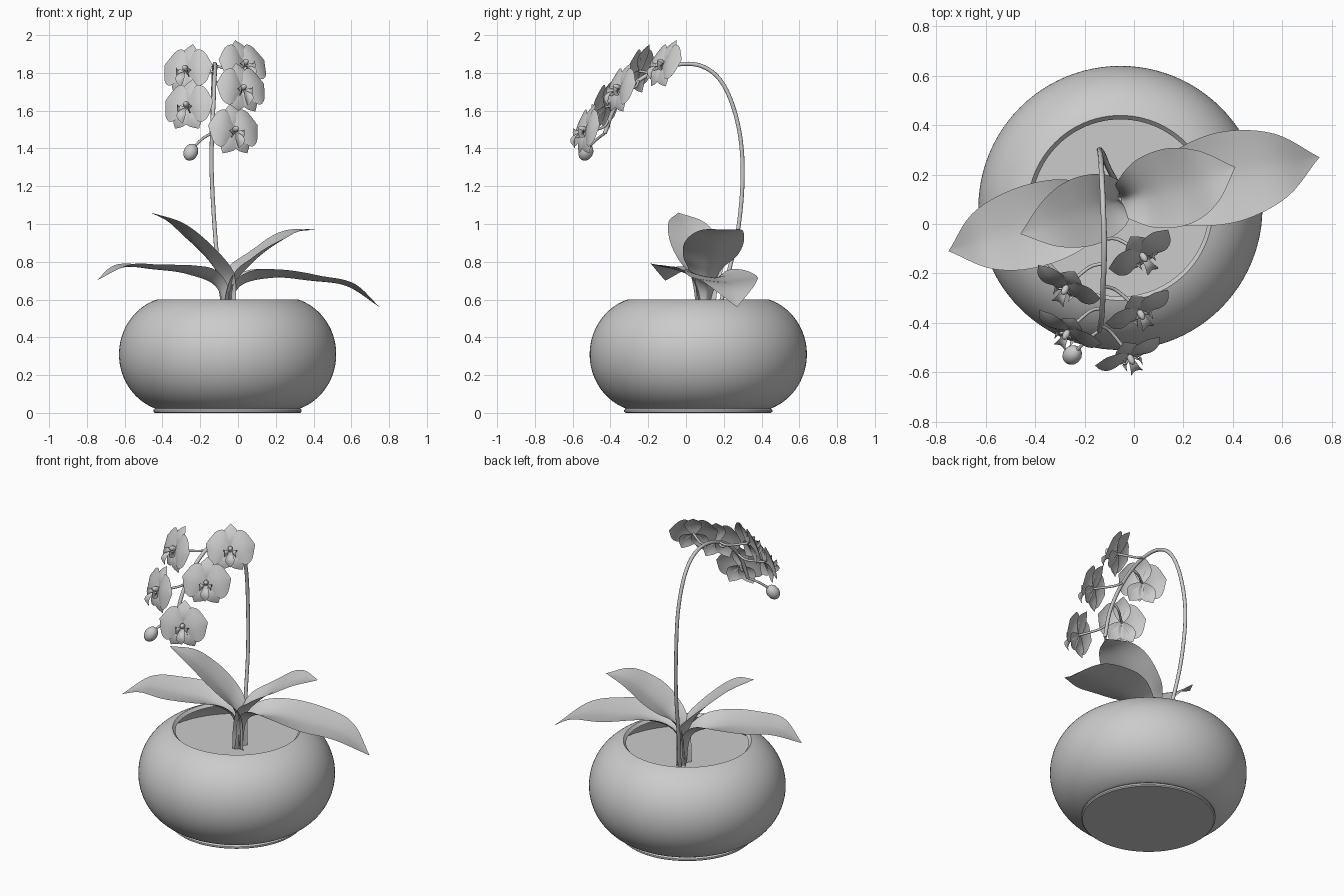
import bpy, bmesh, math
from mathutils import Vector, Matrix

cube = bpy.data.objects.get("Cube")
if cube:
    bpy.data.objects.remove(cube)

grey = bpy.data.materials.new("soft_grey")
grey.use_nodes = True
GREY = (0.6, 0.6, 0.6, 1)
grey.diffuse_color = GREY
grey.node_tree.nodes["Principled BSDF"].inputs["Base Color"].default_value = GREY

AXIS = Vector((-0.055, 0.065, 0))
SOIL = 0.46


def finish(name, bm, angle=50):
    mesh = bpy.data.meshes.new(name)
    bm.to_mesh(mesh)
    bm.free()
    obj = bpy.data.objects.new(name, mesh)
    bpy.context.collection.objects.link(obj)
    mesh.materials.append(grey)
    bpy.ops.object.select_all(action='DESELECT')
    obj.select_set(True)
    bpy.context.view_layer.objects.active = obj
    bpy.ops.object.shade_smooth_by_angle(angle=math.radians(angle))
    return obj


def spline(points, t):
    """Catmull-Rom sample of a list of numbers or vectors, t in 0..1."""
    n = len(points) - 1
    i = min(int(t * n), n - 1)
    f = t * n - i
    b, c = points[i], points[i + 1]
    a = points[i - 1] if i else b * 2 - c
    d = points[i + 2] if i + 2 <= n else c * 2 - b
    return b + ((c - a) + ((a * 2 - b * 5 + c * 4 - d) + ((b - c) * 3 + d - a) * f) * f) * f * 0.5


def blade(bm, path, widths, up, folds, frame=Matrix(), rows=22, cols=10):
    """Thin leaf or petal along a path; folds lifts the edges."""
    path = [Vector(p) for p in path]
    up = Vector(up)
    grid = []
    for r in range(rows + 1):
        t = r / rows
        p = spline(path, t)
        tangent = spline(path, min(t + 0.02, 1)) - spline(path, max(t - 0.02, 0))
        side = tangent.cross(up).normalized()
        normal = side.cross(tangent).normalized()
        w, fold = max(spline(widths, t), 0.0005), spline(folds, t)
        grid.append([bm.verts.new(frame @ (p + side * w * v + normal * w * fold * abs(v) ** 1.5))
                     for v in (2 * c / cols - 1 for c in range(cols + 1))])
    for a, b in zip(grid, grid[1:]):
        for c in range(cols):
            bm.faces.new((a[c], a[c + 1], b[c + 1], b[c]))


def lathe(name, profile, segments=96):
    bm = bmesh.new()
    verts = [bm.verts.new((r, 0, z)) for r, z in profile]
    edges = [bm.edges.new(pair) for pair in zip(verts, verts[1:])]
    bmesh.ops.spin(bm, geom=verts + edges, cent=(0, 0, 0), axis=(0, 0, 1),
                   angle=math.tau, steps=segments)
    bmesh.ops.remove_doubles(bm, verts=bm.verts, dist=0.0005)
    bmesh.ops.recalc_face_normals(bm, faces=bm.faces)
    finish(name, bm, 40).location = AXIS


def tube(name, points, radius):
    points = [Vector(p) for p in points]
    curve = bpy.data.curves.new(name, 'CURVE')
    curve.dimensions = '3D'
    curve.bevel_depth = radius
    curve.bevel_resolution = 3
    curve.use_fill_caps = True
    line = curve.splines.new('POLY')
    count = 8 * (len(points) - 1)
    line.points.add(count)
    for i, p in enumerate(line.points):
        p.co = (*spline(points, i / count), 1)
    temp = bpy.data.objects.new(name + "_path", curve)
    bpy.context.collection.objects.link(temp)
    bpy.context.view_layer.update()
    bm = bmesh.new()
    bm.from_mesh(temp.evaluated_get(bpy.context.evaluated_depsgraph_get()).to_mesh())
    bpy.data.objects.remove(temp)
    finish(name, bm)


def ball(bm, center, size, frame=Matrix()):
    bmesh.ops.create_uvsphere(bm, u_segments=16, v_segments=10, radius=1,
                              matrix=frame @ Matrix.Translation(center) @ Matrix.Diagonal((*size, 1)))


# Round bowl: outer wall, rolled lip, inner wall down past the soil
outer = [(0.285 + 0.29 * math.cos(a), 0.31 + 0.305 * math.sin(a))
         for a in (math.radians(-70 + 142 * i / 40) for i in range(41))]
inner = [(0.275 + 0.27 * math.cos(a), 0.31 + 0.287 * math.sin(a))
         for a in (math.radians(72 - 60 * i / 14) for i in range(15))]
lathe("bowl", [(0, 0.022)] + outer + inner)
lathe("base_ring", [(0, 0), (0.385, 0), (0.392, 0.006), (0.392, 0.016), (0.38, 0.026), (0, 0.026)])
lathe("soil", [(0, SOIL), (0.5, SOIL)])

# Four arching leaves rising from one crown
LEAVES = {
    "left_low_leaf": ([(-0.04, 0.1, SOIL), (0.0, 0.11, 0.66), (0.18, 0.14, 0.715), (0.38, 0.19, 0.7),
                       (0.58, 0.235, 0.67), (0.75, 0.27, 0.56)],
                      [0.04, 0.055, 0.15, 0.185, 0.135, 0.0]),
    "left_high_leaf": ([(-0.05, 0.1, SOIL), (-0.02, 0.105, 0.67), (0.07, 0.13, 0.79), (0.19, 0.155, 0.89),
                        (0.3, 0.19, 0.955), (0.41, 0.23, 0.97)],
                       [0.04, 0.06, 0.14, 0.16, 0.115, 0.0]),
    "right_low_leaf": ([(-0.07, 0.1, SOIL), (-0.11, 0.09, 0.66), (-0.27, 0.035, 0.735), (-0.45, -0.02, 0.76),
                        (-0.61, -0.065, 0.77), (-0.75, -0.11, 0.7)],
                       [0.04, 0.055, 0.15, 0.165, 0.12, 0.0]),
    "right_high_leaf": ([(-0.06, 0.1, SOIL), (-0.075, 0.095, 0.65), (-0.13, 0.075, 0.78), (-0.23, 0.04, 0.9),
                         (-0.34, 0.0, 1.0), (-0.46, -0.04, 1.06)],
                        [0.04, 0.06, 0.125, 0.14, 0.1, 0.0]),
}
for name, (path, widths) in LEAVES.items():
    bm = bmesh.new()
    blade(bm, path, widths, (0, 0, 1), [0.9, 0.8, 0.3, 0.15, 0.12, 0.1], rows=32)
    finish(name, bm)

# Tall flower stem arching to the front
tube("flower_stem", [(-0.06, 0.15, SOIL), (-0.1, 0.22, 0.72), (-0.125, 0.28, 1.0), (-0.14, 0.3, 1.3),
                     (-0.135, 0.27, 1.55), (-0.13, 0.19, 1.75), (-0.125, 0.07, 1.84), (-0.12, -0.09, 1.835),
                     (-0.125, -0.25, 1.76), (-0.13, -0.37, 1.63), (-0.14, -0.43, 1.48)], 0.011)

# Bud on its own short stalk
tube("bud_stalk", [(-0.14, -0.43, 1.48), (-0.19, -0.47, 1.45), (-0.24, -0.52, 1.4)], 0.007)
bm = bmesh.new()
tilt = Matrix.Translation((-0.25, -0.53, 1.38)) @ Vector((-0.4, -0.4, -0.8)).to_track_quat('Z', 'Y').to_matrix().to_4x4()
ball(bm, (0, 0, 0), (0.038, 0.038, 0.048), tilt)
finish("bud", bm)

PETAL = [0.012, 0.07, 0.1, 0.1, 0.075, 0.0]
SEPAL = [0.012, 0.036, 0.05, 0.05, 0.034, 0.0]


def flower(name, center, yaw, pitch, joint):
    # Local frame: x across, y up the face, z out of the face
    out = Vector((math.sin(yaw) * math.cos(pitch), -math.cos(yaw) * math.cos(pitch), math.sin(pitch)))
    across = Vector((math.cos(yaw), math.sin(yaw), 0))
    frame = Matrix((across, out.cross(across), out)).transposed().to_4x4()
    frame.translation = center
    bm = bmesh.new()

    def radial(angle, length, widths, lift, fold):
        d = Vector((math.cos(math.radians(angle)), math.sin(math.radians(angle)), 0))
        path = [d * length * i / 5 + Vector((0, 0, lift + 0.02 * math.sin(i / 5 * math.pi) - 0.012 * i / 5))
                for i in range(6)]
        blade(bm, path, widths, (0, 0, 1), [fold] * 6, frame, 14, 8)

    # Sepals behind, two broad petals in front
    for angle, length in ((90, 0.155), (-58, 0.135), (-122, 0.135)):
        radial(angle, length, SEPAL, -0.006, -0.15)
    for angle in (14, 166):
        radial(angle, 0.148, PETAL, 0.004, -0.12)
    # Column, lip tongue and upright lip lobes
    ball(bm, (0, 0.008, 0.022), (0.014, 0.016, 0.024), frame)
    blade(bm, [(0, -0.012, 0.01), (0, -0.035, 0.045), (0, -0.065, 0.055), (0, -0.1, 0.04)],
          [0.01, 0.018, 0.026, 0.002], (0, 0, 1), [0.4] * 4, frame, 10, 6)
    for s in (-1, 1):
        blade(bm, [(s * 0.006, -0.015, 0.012), (s * 0.03, -0.02, 0.035), (s * 0.034, 0.0, 0.06)],
              [0.008, 0.022, 0.002], (s, 0, 0.3), [0.3] * 3, frame, 8, 6)
    finish(name, bm)
    # Stalk from the stem to the back of the flower
    c = Vector(center)
    tube(name + "_stalk", [joint, (Vector(joint) + c) / 2 - out * 0.035, c - out * 0.004], 0.007)


FLOWERS = [((0.03, -0.12, 1.84), 33, 25, (-0.12, -0.06, 1.84)),
           ((-0.27, -0.25, 1.81), -28, 18, (-0.123, -0.16, 1.81)),
           ((0.02, -0.35, 1.71), 28, 18, (-0.125, -0.25, 1.76)),
           ((-0.265, -0.43, 1.62), -28, 14, (-0.128, -0.34, 1.67)),
           ((-0.02, -0.53, 1.49), 24, 14, (-0.135, -0.41, 1.55))]
for i, (center, yaw, pitch, joint) in enumerate(FLOWERS):
    flower(f"flower_{i + 1}", center, math.radians(yaw), math.radians(pitch), joint)
